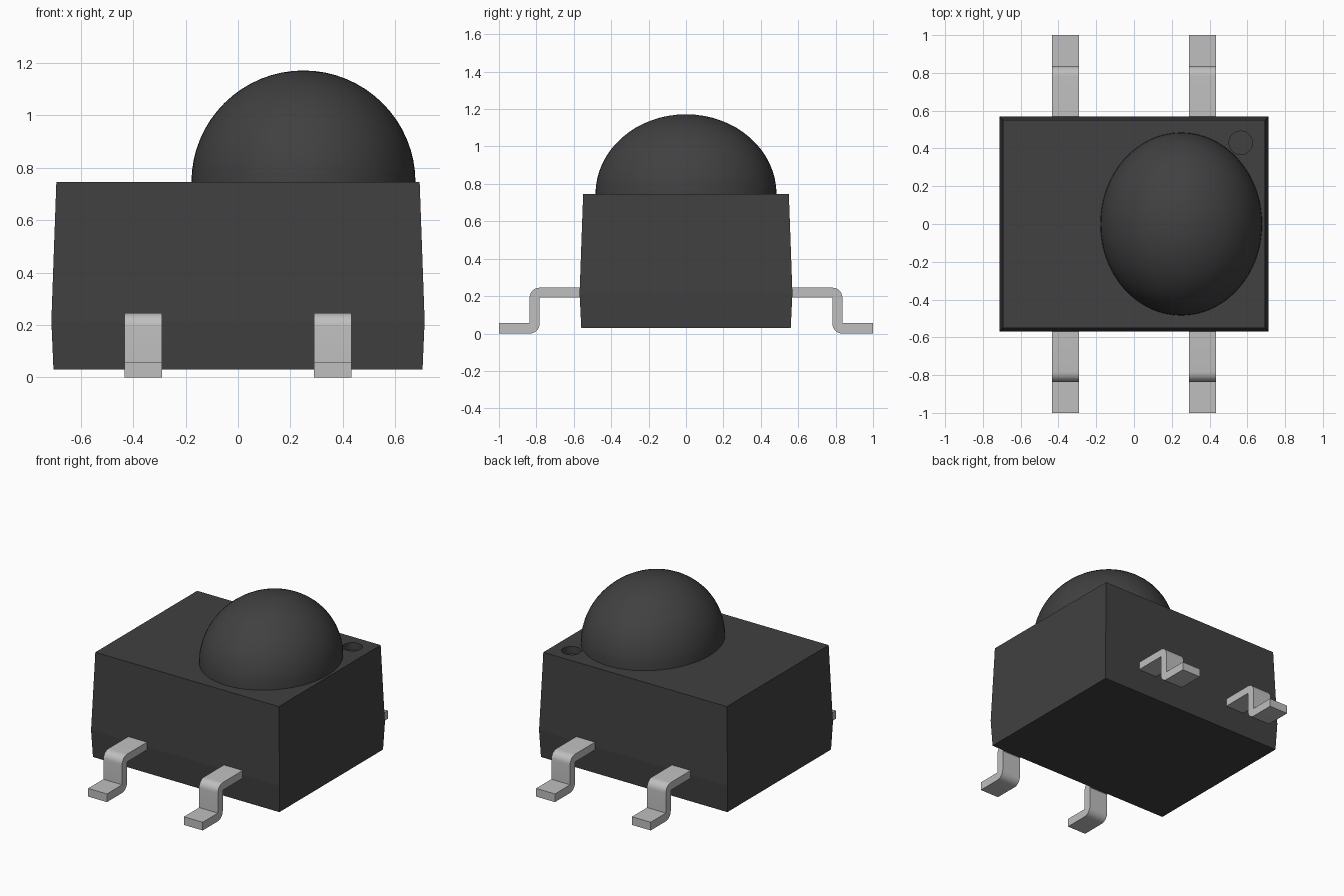
import bpy
import bmesh
import math

if "Cube" in bpy.data.objects:
    bpy.data.objects.remove(bpy.data.objects["Cube"], do_unlink=True)


def material(name, rgb):
    m = bpy.data.materials.new(name)
    m.use_nodes = True
    m.diffuse_color = (*rgb, 1)
    m.node_tree.nodes["Principled BSDF"].inputs["Base Color"].default_value = (*rgb, 1)
    return m


def make_object(name, bm, mat, smooth=False):
    bmesh.ops.recalc_face_normals(bm, faces=bm.faces)
    mesh = bpy.data.meshes.new(name)
    bm.to_mesh(mesh)
    bm.free()
    mesh.materials.append(mat)
    obj = bpy.data.objects.new(name, mesh)
    bpy.context.collection.objects.link(obj)
    if smooth:
        bpy.ops.object.select_all(action='DESELECT')
        obj.select_set(True)
        bpy.context.view_layer.objects.active = obj
        bpy.ops.object.shade_smooth_by_angle(angle=math.radians(32))
    return obj


black = material("black plastic", (0.052, 0.052, 0.052))
metal = material("tinned metal", (0.52, 0.52, 0.52))

# Housing: rectangular sections that taper away from the parting line
bm = bmesh.new()
rings = []
for hx, hy, z in [(0.705, 0.56, 0.03), (0.713, 0.569, 0.215), (0.694, 0.55, 0.745)]:
    rings.append([bm.verts.new((sx * hx, sy * hy, z))
                  for sx, sy in [(-1, -1), (1, -1), (1, 1), (-1, 1)]])
bm.faces.new(rings[0])
bm.faces.new(rings[-1])
for a, b in zip(rings, rings[1:]):
    for i in range(4):
        j = (i + 1) % 4
        bm.faces.new((a[i], a[j], b[j], b[i]))
housing = make_object("housing", bm, black)

# Round pin marker recess in the top corner
bm = bmesh.new()
bmesh.ops.create_cone(bm, cap_ends=True, segments=48, radius1=0.062, radius2=0.062, depth=0.1)
bmesh.ops.translate(bm, verts=bm.verts, vec=(0.565, 0.43, 0.745))
cutter = make_object("marker_cutter", bm, black)
cutter.hide_render = True
cutter.display_type = 'WIRE'
cut = housing.modifiers.new("marker_recess", 'BOOLEAN')
cut.operation = 'DIFFERENCE'
cut.solver = 'EXACT'
cut.object = cutter
bpy.context.view_layer.objects.active = housing
bpy.ops.object.modifier_apply(modifier=cut.name)
bpy.data.objects.remove(cutter, do_unlink=True)

# Lens: upper half of an ellipsoid, offset towards one end
bm = bmesh.new()
bmesh.ops.create_uvsphere(bm, u_segments=64, v_segments=32, radius=1)
bmesh.ops.bisect_plane(bm, geom=bm.verts[:] + bm.edges[:] + bm.faces[:],
                       plane_co=(0, 0, 0), plane_no=(0, 0, -1), clear_outer=True)
bmesh.ops.scale(bm, verts=bm.verts, vec=(0.428, 0.484, 0.427))
bmesh.ops.translate(bm, verts=bm.verts, vec=(0.25, 0, 0.745))
make_object("lens_dome", bm, black, smooth=True)


def arc(cy, cz, r, start, end, steps=8):
    return [(cy + r * math.cos(math.radians(start + (end - start) * i / steps)),
             cz + r * math.sin(math.radians(start + (end - start) * i / steps)))
            for i in range(steps + 1)]


# Gull-wing lead outline: shoulder, drop and foot with rounded outer bends
profile = ([(0.52, 0.245)] + arc(0.783, 0.192, 0.053, 90, 0)
           + [(0.836, 0.056), (1.0, 0.056), (1.0, 0.0)]
           + arc(0.836, 0.053, 0.053, 270, 180)
           + [(0.783, 0.192), (0.52, 0.192)])


def lead(name, x, side):
    bm = bmesh.new()
    face = bm.faces.new([bm.verts.new((x - 0.071, side * y, z)) for y, z in profile])
    ext = bmesh.ops.extrude_face_region(bm, geom=[face])
    moved = [v for v in ext["geom"] if isinstance(v, bmesh.types.BMVert)]
    bmesh.ops.translate(bm, verts=moved, vec=(0.142, 0, 0))
    make_object(name, bm, metal, smooth=True)


for side, end in ((-1, "front"), (1, "back")):
    for x, flank in ((-0.362, "right"), (0.362, "left")):
        lead(f"{end}_{flank}_lead", x, side)
